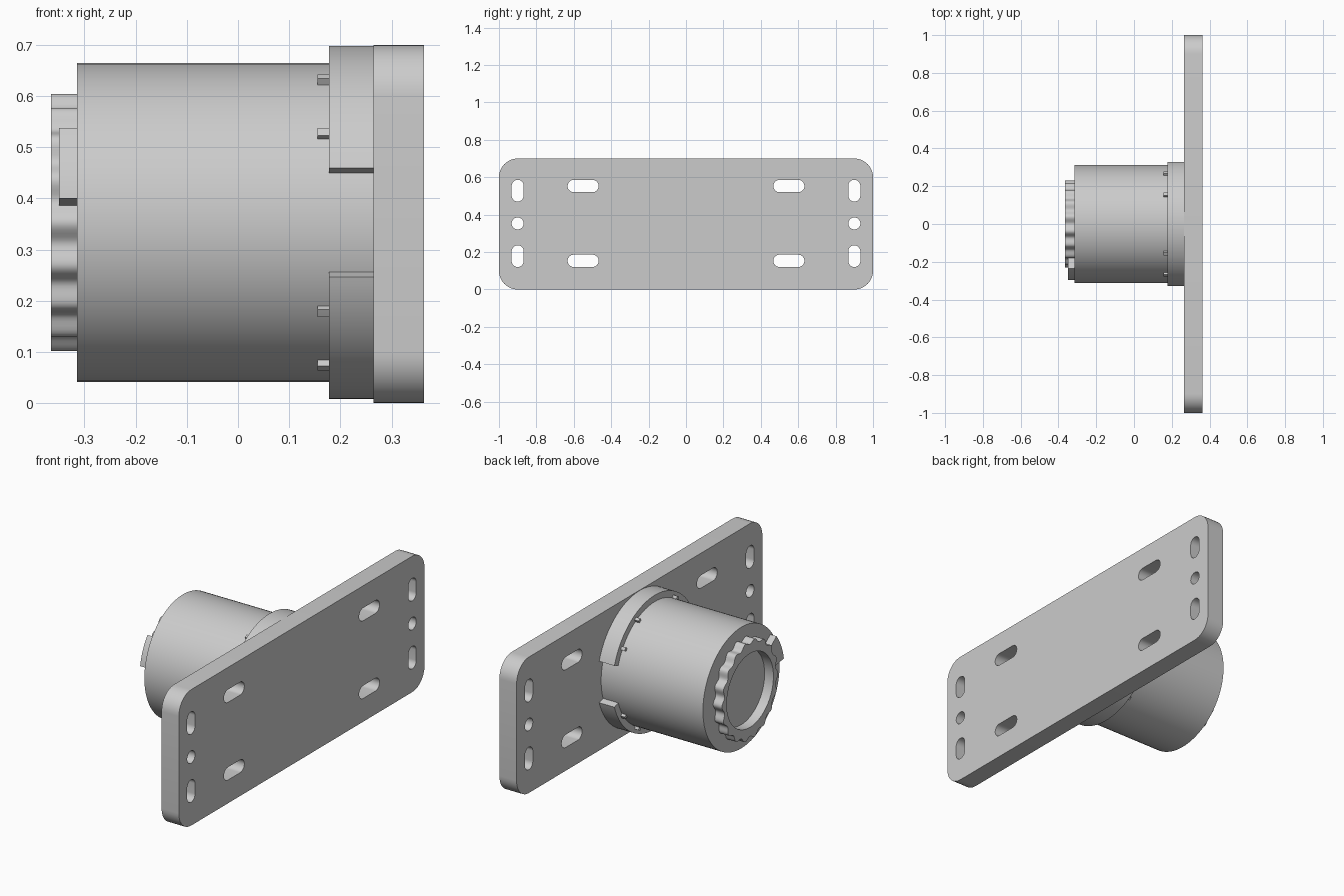
import bpy, bmesh
from math import sin, cos, pi, radians
from mathutils import Matrix

cube = bpy.data.objects.get("Cube")
if cube:
    bpy.data.objects.remove(cube, do_unlink=True)

grey = bpy.data.materials.new("plain grey")
grey.use_nodes = True
COLOUR = (0.6, 0.6, 0.6, 1)
grey.diffuse_color = COLOUR
grey.node_tree.nodes["Principled BSDF"].inputs["Base Color"].default_value = COLOUR

AXIS = 0.353  # height of the drum axis


def extrude(name, outlines, x0, x1):
    """Extrude closed (y, z) outlines along x; inner outlines become holes."""
    curve = bpy.data.curves.new(name + "_profile", "CURVE")
    curve.dimensions = "2D"
    curve.fill_mode = "BOTH"
    curve.extrude = (x1 - x0) / 2
    for points in outlines:
        spline = curve.splines.new("POLY")
        spline.points.add(len(points) - 1)
        spline.use_cyclic_u = True
        for p, (y, z) in zip(spline.points, points):
            p.co = (y, z, 0, 1)
    helper = bpy.data.objects.new(name + "_profile", curve)
    bpy.context.scene.collection.objects.link(helper)
    deps = bpy.context.evaluated_depsgraph_get()
    mesh = bpy.data.meshes.new_from_object(helper.evaluated_get(deps))
    bpy.data.objects.remove(helper, do_unlink=True)

    # Turn the profile plane to face along x and weld caps to walls
    turn = Matrix(((0, 0, 1, (x0 + x1) / 2), (1, 0, 0, 0), (0, 1, 0, 0), (0, 0, 0, 1)))
    bm = bmesh.new()
    bm.from_mesh(mesh)
    bm.transform(turn)
    bmesh.ops.remove_doubles(bm, verts=bm.verts, dist=1e-5)
    bmesh.ops.recalc_face_normals(bm, faces=bm.faces)
    bm.to_mesh(mesh)
    bm.free()
    mesh.materials.clear()
    mesh.materials.append(grey)
    obj = bpy.data.objects.new(name, mesh)
    bpy.context.scene.collection.objects.link(obj)
    bpy.ops.object.select_all(action="DESELECT")
    obj.select_set(True)
    bpy.context.view_layer.objects.active = obj
    bpy.ops.object.shade_smooth_by_angle(angle=radians(30))
    return obj


def arc(r, a0, a1, n, cy=0, cz=AXIS):
    """Points on an arc, angles in degrees from +y towards +z."""
    angles = [radians(a0 + (a1 - a0) * i / n) for i in range(n + 1)]
    return [(cy + r * cos(a), cz + r * sin(a)) for a in angles]


def circle(r):
    return arc(r, 0, 360, 96)[:-1]


def rounded(cy, cz, hy, hz, r):
    """Rectangle with round corners; also makes slots and round holes."""
    points = []
    for k, (sy, sz) in enumerate(((1, 1), (-1, 1), (-1, -1), (1, -1))):
        corner = arc(r, 90 * k, 90 * k + 90, 10, cy + sy * (hy - r), cz + sz * (hz - r))
        points += [p for p in corner
                   if not points or abs(p[0] - points[-1][0]) + abs(p[1] - points[-1][1]) > 1e-5]
    if abs(points[0][0] - points[-1][0]) + abs(points[0][1] - points[-1][1]) < 1e-5:
        points.pop()
    return points


def sector(r0, r1, a0, a1, n=32):
    return arc(r1, a0, a1, n) + arc(r0, a1, a0, n)


# Mounting plate with slots and bolt holes
outlines = [rounded(0, 0.35, 1, 0.35, 0.1)]
for side in (-1, 1):
    outlines.append(rounded(side * 0.9, AXIS, 0.032, 0.032, 0.032))
    for up in (-1, 1):
        outlines.append(rounded(side * 0.55, AXIS + up * 0.2, 0.083, 0.033, 0.033))
        outlines.append(rounded(side * 0.9, AXIS + up * 0.175, 0.032, 0.058, 0.032))
extrude("mounting_plate", outlines, 0.265, 0.363)

# Drum
extrude("drum", [circle(0.312)], -0.315, 0.265)

# Two collar halves with locating pins
for label, base in (("upper", 0), ("lower", 180)):
    extrude(label + "_collar", [sector(0.308, 0.345, base + 18, base + 162, 64)], 0.178, 0.265)
    for i, a in enumerate((33, 61, 119, 147)):
        extrude(f"{label}_pin_{i + 1}",
                [sector(0.308, 0.326, base + a - 1.5, base + a + 1.5, 3)], 0.155, 0.18)

# Scalloped rim around a shallow recess
rim = []
for i in range(216):
    a = 2 * pi * i / 216
    wave = 0.009 * cos(18 * a)
    rim.append(((0.22 + wave) * cos(a), AXIS + (0.246 + wave) * sin(a)))
extrude("scalloped_rim", [rim, circle(0.19)], -0.365, -0.315)

# Latch tab beside the rim
extrude("latch_tab", [sector(0.215, 0.3, 142, 171, 16)], -0.35, -0.312)
